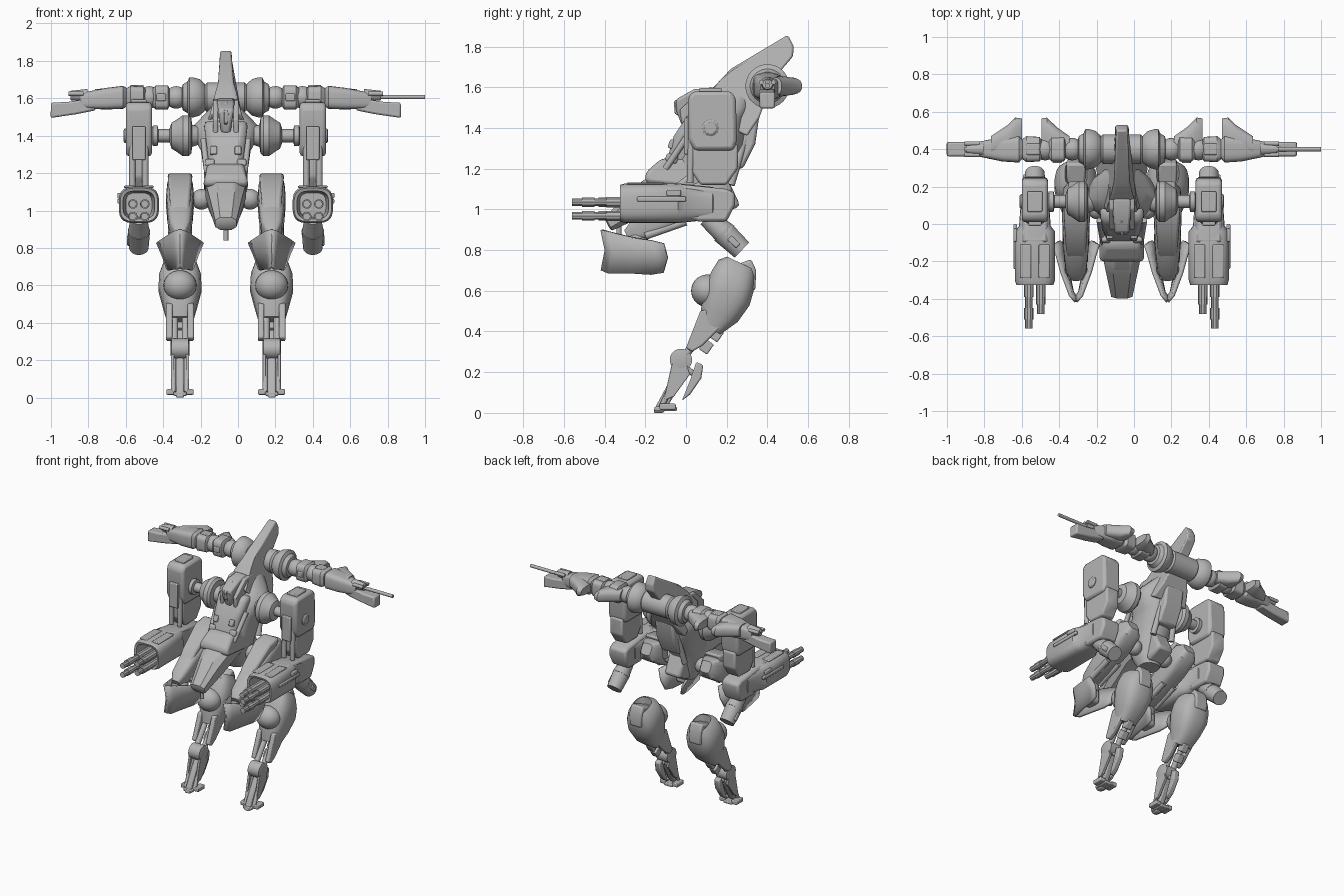
import bpy, bmesh, math
from mathutils import Vector, Matrix

if "Cube" in bpy.data.objects:
    bpy.data.objects.remove(bpy.data.objects["Cube"])

C = -0.065          # the body's own centre line in x
ARM, LEG = 0.465, 0.245
X, Y, Z = Vector((1, 0, 0)), Vector((0, 1, 0)), Vector((0, 0, 1))

grey = bpy.data.materials.new("plain grey")
grey.use_nodes = True
grey.diffuse_color = (0.46, 0.46, 0.46, 1)
grey.node_tree.nodes["Principled BSDF"].inputs["Base Color"].default_value = grey.diffuse_color
parts = []


def finish(name, bm, bevel=0):
    bmesh.ops.recalc_face_normals(bm, faces=bm.faces)
    mesh = bpy.data.meshes.new(name)
    bm.to_mesh(mesh)
    bm.free()
    mesh.materials.append(grey)
    ob = bpy.data.objects.new(name, mesh)
    bpy.context.collection.objects.link(ob)
    if bevel:
        mod = ob.modifiers.new("edges", "BEVEL")
        mod.width, mod.segments, mod.limit_method = bevel, 2, "ANGLE"
    parts.append(ob)
    return ob


def prism(name, cx, profile, width, bevel=0.008):
    """Side profile (y, z) given thickness in x; width may depend on height."""
    half = width if callable(width) else lambda z: width
    bm = bmesh.new()
    sides = [[bm.verts.new((cx + s * half(z), y, z)) for y, z in profile] for s in (-1, 1)]
    for ring in sides:
        bm.faces.new(ring)
    n = len(profile)
    for i in range(n):
        j = (i + 1) % n
        bm.faces.new((sides[0][i], sides[0][j], sides[1][j], sides[1][i]))
    return finish(name, bm, bevel)


def box(name, centre, size, tilt=0, bevel=0.006):
    bm = bmesh.new()
    m = Matrix.Translation(centre) @ Matrix.Rotation(math.radians(tilt), 4, "X") @ Matrix.Diagonal((*size, 1))
    bmesh.ops.create_cube(bm, size=1, matrix=m)
    return finish(name, bm, bevel)


def loft(name, rings, u, v, n=20, power=0.7):
    """Skin over rounded cross-sections: (centre, half size along u, along v)."""
    bm, rows = bmesh.new(), []
    for c, hu, hv in rings:
        row = []
        for i in range(n):
            a = math.tau * (i + 0.5) / n
            co, si = math.cos(a), math.sin(a)
            row.append(bm.verts.new(Vector(c) + u * hu * math.copysign(abs(co) ** power, co)
                                    + v * hv * math.copysign(abs(si) ** power, si)))
        rows.append(row)
    for a, b in zip(rows, rows[1:]):
        for i in range(n):
            j = (i + 1) % n
            bm.faces.new((a[i], a[j], b[j], b[i]))
    bm.faces.new(rows[0])
    bm.faces.new(rows[-1])
    return finish(name, bm)


def lathe(name, centre, s, profile, n=28):
    """Turned part on the x axis: (offset, radius) pairs, pointing to side s."""
    return loft(name, [(Vector(centre) + X * s * o, r, r) for o, r in profile], Y, Z, n, 1)


def tube(name, a, b, r1, r2=None, n=14):
    a, b = Vector(a), Vector(b)
    d = (b - a).normalized()
    u = d.cross(X if abs(d.x) < 0.8 else Z).normalized()
    return loft(name, [(a, r1, r1), (b, r2 or r1, r2 or r1)], u, d.cross(u), n, 1)


def ball(name, centre, r, squash=1):
    bm = bmesh.new()
    bmesh.ops.create_uvsphere(bm, u_segments=24, v_segments=14, radius=r,
                              matrix=Matrix.Translation(centre) @ Matrix.Diagonal((squash, 1, 1, 1)))
    return finish(name, bm)


def tilted(cx, rings):
    """Rings along a path in the yz plane, for loft, with its cross axis."""
    d = (Vector((0, *rings[-1][:2])) - Vector((0, *rings[0][:2]))).normalized()
    return [((cx, y, z), hu, hv) for y, z, hu, hv in rings], X, d.cross(X)


# Torso
loft("torso", [((C, y, z), w, d) for y, z, w, d in (
    (.08, .95, .07, .07), (.07, 1.02, .1, .1), (.06, 1.13, .115, .14), (.09, 1.22, .12, .165), (.14, 1.32, .135, .16),
    (.16, 1.39, .175, .14), (.17, 1.45, .178, .12), (.2, 1.5, .13, .12), (.24, 1.56, .07, .09))], X, Y, 16, 0.85)
prism("chest_keel", C, [(.02, 1.48), (-.06, 1.36), (-.1, 1.22), (-.06, 1.17), (.1, 1.2), (.1, 1.48)],
      lambda z: .085 + .15 * max(0, z - 1.25), 0.03)
prism("waist_collar", C, [(-.12, 1.25), (-.2, 1.18), (-.2, 1.13), (.1, 1.1), (.1, 1.25)],
      lambda z: .12 - .3 * max(0, z - 1.17), 0.02)
loft("pelvis_cone", *tilted(C, [(.03, 1.14, .1, .07), (-.12, 1.11, .115, .085), (-.24, 1.03, .09, .075),
                               (-.38, .93, .06, .04), (-.385, .925, .045, .025)]), 8, 0.7)
prism("pelvis_plate", C, [(-.15, 1.185), (-.24, 1.12), (-.36, .985), (-.35, .95), (-.15, 1.1)], .045)
tube("pelvis_nub", (C, -.33, .95), (C, -.33, .84), .013)
box("tail_block", (C, .17, 1.06), (.13, .14, .16), 25, .02)
prism("dorsal_fin", C, [(.5, 1.857), (.53, 1.8), (.525, 1.75), (.43, 1.64), (.36, 1.45), (.3, 1.36), (.12, 1.45),
                        (.06, 1.52), (.17, 1.635), (.22, 1.69)],
      lambda z: .03 + .07 * max(0, 1.85 - z) + .3 * max(0, 1.62 - z), 0.01)
prism("back_pack", C, [(.26, 1.5), (.36, 1.46), (.34, 1.32), (.28, 1.2), (.2, 1.2)], .075, .015)

# Head under its hood
prism("head", C, [(-.05, 1.54), (-.05, 1.49), (-.02, 1.41), (.1, 1.42), (.14, 1.6), (.04, 1.59)],
      lambda z: .025 + .13 * max(0, z - 1.41), 0.014)
prism("face_ridge", C, [(-.06, 1.53), (-.055, 1.47), (-.02, 1.45), (.02, 1.58)], .01, .004)
for s in (-1, 1):
    prism("hood_side", C + s * .055, [(-.03, 1.49), (-.02, 1.4), (.12, 1.42), (.2, 1.6), (.08, 1.59)], .014)
    box("eye_plate", (C + s * .024, -.045, 1.515), (.018, .02, .01), 0, .002)
    box("chest_vent", (C + s * .065, -.07, 1.32), (.035, .03, .045), -20)
    box("chest_pad", (C + s * .085, -.07, 1.25), (.05, .06, .04), -20, .01)
    tube("back_hose", (C + s * .05, .31, 1.42), (C + s * .08, .22, 1.12), .02)
    tube("waist_piston", (C + s * .1, -.1, 1.2), (C + s * .12, .02, 1.38), .016)

# Cross boom on the shoulders
lathe("boom_hub", (C, .4, 1.605), 1, [(-.12, .06), (-.1, .08), (.1, .08), (.12, .06)])


def at(dx, y=.4, z=1.605):
    """Point on the boom, dx out from the body's centre on the current side."""
    return Vector((C + s * dx, y, z))


for s in (-1, 1):
    lathe("boom_disc", at(0), s, [(.1, .05), (.115, .075), (.14, .098), (.175, .108), (.195, .108), (.205, .085),
                                  (.23, .07), (.235, .05)])
    for i in range(10):
        a = math.tau * i / 10
        box("disc_stud", at(.185, .4 + .098 * math.cos(a), 1.605 + .098 * math.sin(a)), (.02, .02, .02),
            math.degrees(a))
    ball("boom_joint", at(.265), .06)
    ball("boom_joint", at(.41), .06)
    loft("boom_inner", [(at(dx), h, k) for dx, h, k in (
        (.3, .05, .045), (.31, .066, .064), (.375, .066, .064), (.39, .05, .05))], Y, Z, power=.45)
    loft("boom_middle", [(at(dx), h, k) for dx, h, k in (
        (.43, .05, .045), (.44, .066, .058), (.51, .07, .062), (.53, .055, .05))], Y, Z, power=.45)
    loft("boom_outer", [(at(dx, .4, z), h, k) for dx, z, h, k in (
        (.53, 1.605, .05, .05), (.55, 1.605, .072, .062), (.64, 1.598, .066, .058), (.74, 1.59, .045, .046),
        (.78, 1.585, .035, .035))], Y, Z, power=.5)
    loft("rear_cowl_inner", [(at(dx, y), h, k) for dx, y, h, k in (
        (.28, .42, .05, .045), (.35, .44, .08, .05), (.4, .475, .095, .045), (.43, .475, .09, .03))], Y, Z)
    loft("rear_cowl_outer", [(at(dx, y), h, k) for dx, y, h, k in (
        (.535, .475, .09, .03), (.57, .475, .095, .045), (.61, .45, .08, .05), (.7, .42, .05, .045))], Y, Z)
    box("boom_panel", at(.345, .335), (.05, .02, .04))
    box("boom_panel", at(.475, .4, 1.665), (.07, .06, .015))
    # Boom tip: blade, emitter and claws
    bm = bmesh.new()
    blade = [(.68, 1.575), (.75, 1.595), (.85, 1.58), (.935, 1.577), (.937, 1.495), (.8, 1.515), (.7, 1.535)]
    front, back = [[bm.verts.new(at(dx, y, z)) for dx, z in blade] for y in (.362, .438)]
    bm.faces.new(front)
    bm.faces.new(back)
    for i in range(len(blade)):
        bm.faces.new((front[i - 1], front[i], back[i], back[i - 1]))
    finish("tip_blade", bm, .01)
    tube("emitter", at(.74, .4, 1.615), at(.83, .4, 1.615), .035, .025)
    for dy in (-.03, 0, .03):
        tube("emitter_rib", at(.76, .4 + dy, 1.625), at(.84, .4 + dy, 1.625), .012)
tube("spear", (.74, .4, 1.607), (1, .4, 1.607), .012)

for s in (-1, 1):
    ax, lx = C + s * ARM, C + s * LEG

    # Shoulder joint
    lathe("shoulder_disc", (C, .12, 1.4), s, [(.15, .05), (.18, .06), (.185, .095), (.2, .11), (.23, .11), (.265, .085),
                                             (.29, .07), (.3, .04)])
    tube("shoulder_axle", (C + s * .28, .12, 1.4), (ax, .12, 1.4), .035)
    lathe("shoulder_ring", (C, .12, 1.4), s, [(.36, .03), (.365, .055), (.39, .055), (.4, .03)])

    # Upper arm
    prism("arm_pod", ax, [(.01, 1.55), (.035, 1.58), (.22, 1.58), (.245, 1.55), (.25, 1.34), (.235, 1.29),
                          (.04, 1.29), (.01, 1.35)], .07, .018)
    box("pod_cap", (ax, .12, 1.58), (.08, .11, .03))
    prism("arm_lower", ax, [(.03, 1.32), (.255, 1.32), (.255, 1.2), (.2, 1.12), (.07, 1.12), (.03, 1.18)], .052, .012)
    box("arm_front_rail", (ax, .01, 1.36), (.07, .04, .18))
    lathe("pod_button", (ax, .12, 1.4), s, [(.05, .04), (.075, .04), (.082, .03)])
    for dx in (-.035, .035):
        tube("arm_piston", (ax + dx, .03, 1.45), (ax + dx, .02, 1.13), .017)

    # Forearm with open muzzle
    loft("forearm", [((ax, y, 1.03), w, h) for y, w, h in (
        (-.2, .07, .065), (-.32, .085, .075), (-.325, .1, .09), (-.3, .108, .098), (-.04, .108, .098), (-.01, .085, .095),
        (.13, .075, .08), (.16, .05, .06))], X, Z, 24, 0.6)
    prism("elbow_block", ax, [(-.1, 1.13), (.2, 1.1), (.24, 1.08), (.24, 1.02), (.2, .94), (.06, .94), (-.1, 1.0)],
          .07, .015)
    box("forearm_rail", (ax + s * .105, -.12, 1.05), (.02, .24, .025))
    box("forearm_panel", (ax + s * .105, -.06, 1.08), (.02, .07, .03))
    for k in (-1, 1):
        box("forearm_lid", (ax + k * .05, -.2, 1.127), (.06, .18, .012))
        reach = -.56 if k == s else -.48
        for z in (1.035, .968):
            for a, b, r in ((-.2, -.39, .026), (-.38, reach + .1, .02), (reach + .11, reach + .05, .025),
                            (reach + .06, reach, .02)):
                tube("gun_barrel", (ax + k * .032, a, z), (ax + k * .032, b, z), r, n=10)
    tube("elbow_tail", (ax, .1, .96), (ax, .2, .875), .045, .06)
    tube("elbow_exhaust", (ax, .18, .89), (ax, .275, .8), .06, .052, 20)
    box("exhaust_rib", (ax + s * .055, .235, .84), (.015, .06, .03), -43)

    # Hip and thigh
    tube("hip_axle", (C, .08, 1.06), (lx, .08, 1.06), .035)
    ball("hip_joint", (C + s * .13, .08, 1.06), .055)
    loft("thigh", *tilted(lx, [(.21, 1.13, .04, .04), (.17, 1.11, .07, .075), (.05, 1.05, .075, .085), (-.12, .965, .068, .075),
                              (-.24, .9, .055, .055), (-.29, .87, .03, .03)]), power=.5)
    prism("thigh_cover", lx, [(.14, 1.2), (.03, 1.185), (-.14, 1.06), (-.2, .98), (-.2, .93), (.1, 1.08)],
          lambda z: .045 + .09 * max(0, z - .95), .015)
    for dx in (-.045, .045):
        tube("thigh_rod", (lx + dx, .0, .94), (lx + dx, -.2, .87), .02)
    ball("knee_joint", (lx, -.24, .84), .055, 1.1)

    # Knee guard, a flared plough of two plates
    for k in (-1, 1):
        bm = bmesh.new()
        cols = [(0, -.415, .9, .7), (.03, -.38, .89, .685), (.075, -.26, .86, .685), (.1, -.17, .845, .68),
                (.12, -.11, .83, .69)]
        rows = [[bm.verts.new(p) for p in ((lx + k * w, y, t), (lx + k * w * .75, y + .02, (t + b) / 2),
                                           (lx + k * w * .55, y, b))] for w, y, t, b in cols]
        for a, b in zip(rows, rows[1:]):
            for i in (0, 1):
                bm.faces.new((a[i], b[i], b[i + 1], a[i + 1]))
        plate = finish("knee_guard", bm).modifiers.new("thickness", "SOLIDIFY")
        plate.thickness, plate.offset = .018, 0
    box("guard_bracket", (lx, -.25, .78), (.09, .1, .12), 0, .015)

    # Calf
    loft("calf", *tilted(lx, [(.255, .69, .045, .06), (.27, .735, .06, .075), (.25, .71, .09, .1), (.23, .65, .112, .115),
                             (.205, .58, .116, .12), (.165, .49, .092, .1), (.12, .41, .07, .055)]), power=.7)
    prism("calf_crest", lx, [(.2, .71), (.32, .755), (.345, .7), (.34, .6), (.27, .62)], .05, .012)
    ball("knee_drum", (lx, .105, .6), .08, 1.1)
    for k in (-1, 1):
        prism("shin_fairing", lx + k * .057, [(.07, .5), (.14, .52), (.17, .42), (.08, .33), (.03, .3), (0, .32)], .017)
        tube("shin_rod", (lx + k * .03, .12, .45), (lx + k * .03, -.02, .26), .02)
        tube("foot_rod", (lx + k * .035, -.02, .25), (lx + k * .035, -.12, .03), .014)
        prism("foot_side", lx + k * .04, [(-.07, .24), (0, .25), (.02, .19), (-.06, .08), (-.11, .06)], .009, .003)
        box("side_toe", (lx + k * .05, -.09, .03), (.045, .08, .03))
    for y, z in ((.15, .385), (.1, .325)):
        box("shin_fin", (lx, y, z), (.05, .05, .06), -35)
    lathe("ankle_drum", (lx, -.025, .26), 1, [(-.05, .035), (-.045, .055), (.045, .055), (.05, .035)])

    # Foot and rear spur
    prism("foot", lx, [(-.03, .24), (-.09, .14), (-.155, .02), (-.16, 0), (-.11, 0), (-.05, .1), (0, .2)], .022)
    box("foot_base", (lx, -.1, .02), (.07, .11, .022))
    prism("heel_spur", lx, [(.05, .25), (.085, .235), (.075, .17), (.02, .09), (-.02, .06), (.02, .16)], .022)
    tube("spur_rod", (lx, -.02, .24), (lx, .05, .18), .014)

bpy.ops.object.select_all(action="DESELECT")
for ob in parts:
    ob.select_set(True)
bpy.context.view_layer.objects.active = parts[0]
bpy.ops.object.shade_smooth_by_angle(angle=math.radians(35))
